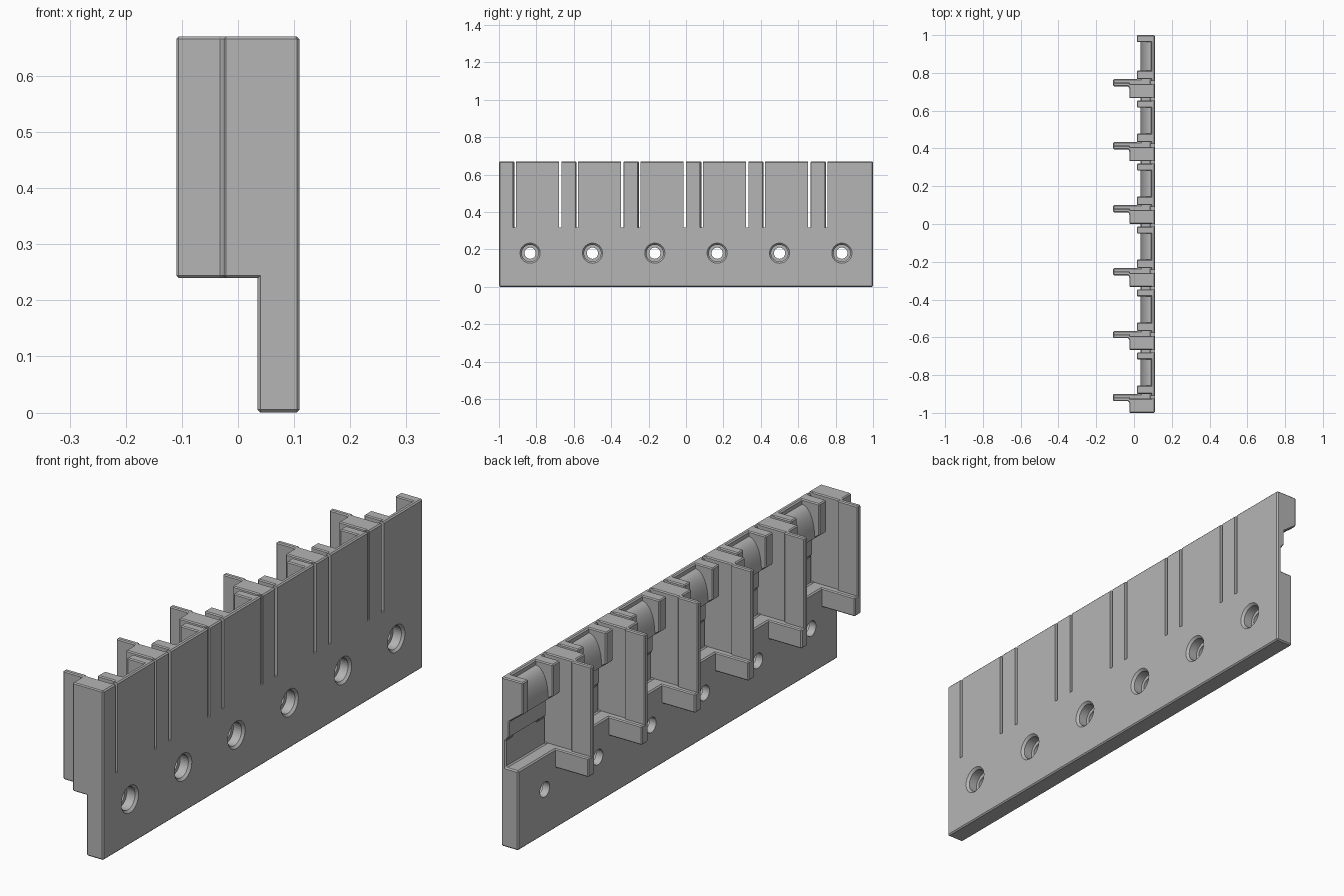
import bpy, bmesh, math
from mathutils import Matrix, Vector

if "Cube" in bpy.data.objects:
    bpy.data.objects.remove(bpy.data.objects["Cube"], do_unlink=True)

grey = bpy.data.materials.new("plain grey")
grey.use_nodes = True
grey.diffuse_color = (0.46, 0.46, 0.46, 1)
grey.node_tree.nodes["Principled BSDF"].inputs["Base Color"].default_value = (0.46, 0.46, 0.46, 1)

PITCH = 1 / 3
COUNT = 6
TOP = 0.67
SHELF = 0.315


def add_prism(bm, points, axis, lo, hi):
    """Extrude an outline: (x, z) along y, or (x, y) along z."""
    def place(p, t):
        return (p[0], t, p[1]) if axis == "y" else (p[0], p[1], t)
    a = [bm.verts.new(place(p, lo)) for p in points]
    b = [bm.verts.new(place(p, hi)) for p in points]
    bm.faces.new(a)
    bm.faces.new(b[::-1])
    for i in range(len(points)):
        j = (i + 1) % len(points)
        bm.faces.new((a[i], b[i], b[j], a[j]))


def rect(x0, x1, y0, y1):
    return [(x0, y0), (x1, y0), (x1, y1), (x0, y1)]


def finish(bm, name, bevel=0.0):
    bmesh.ops.recalc_face_normals(bm, faces=bm.faces)
    mesh = bpy.data.meshes.new(name)
    bm.to_mesh(mesh)
    bm.free()
    mesh.materials.append(grey)
    obj = bpy.data.objects.new(name, mesh)
    bpy.context.collection.objects.link(obj)
    if bevel:
        mod = obj.modifiers.new("edge_chamfer", "BEVEL")
        mod.width = bevel
        mod.segments = 1
        mod.limit_method = "ANGLE"
        mod.angle_limit = math.radians(40)
    return obj


def part(name, points, axis, lo, hi, bevel=0.004):
    bm = bmesh.new()
    add_prism(bm, points, axis, lo, hi)
    return finish(bm, name, bevel)


def cut(target, bm, name):
    cutter = finish(bm, name)
    cutter.hide_render = True
    mod = target.modifiers.new(name, "BOOLEAN")
    mod.operation = "DIFFERENCE"
    mod.solver = "EXACT"
    mod.object = cutter
    return cutter


# Back plate: thick lower strip with a thin wall above
plate = part("back_plate",
             [(0.035, 0), (0.11, 0), (0.11, TOP), (0.09, TOP), (0.09, SHELF), (0.035, SHELF)],
             "y", -1, 1, 0.005)

# Slots that free each spring arm
bm = bmesh.new()
for i in range(COUNT):
    y = -1 + i * PITCH
    add_prism(bm, rect(0.0, 0.2, y + 0.075, y + 0.09), "z", SHELF + 0.002, 0.8)
    if i < COUNT - 1:
        add_prism(bm, rect(0.0, 0.2, y + 0.32, y + 0.334), "z", SHELF + 0.002, 0.8)
cutters = [cut(plate, bm, "slot_cutter")]

# Screw holes: through bore, counterbore, countersunk rim
for name, r0, r1, x0, x1 in (("bore_cutter", 0.03, 0.03, 0.0, 0.2),
                             ("counterbore_cutter", 0.045, 0.045, 0.065, 0.2),
                             ("rim_cutter", 0.044, 0.064, 0.1, 0.12)):
    bm = bmesh.new()
    for i in range(COUNT):
        y = (i + 0.5) * PITCH - 1
        bmesh.ops.create_cone(
            bm, cap_ends=True, segments=32, radius1=r0, radius2=r1, depth=x1 - x0,
            matrix=Matrix.Translation(Vector(((x0 + x1) / 2, y, 0.18)))
            @ Matrix.Rotation(math.pi / 2, 4, "Y"))
    cutters.append(cut(plate, bm, name))

# Bake the cuts and drop the cutters
bpy.context.view_layer.update()
graph = bpy.context.evaluated_depsgraph_get()
baked = bpy.data.meshes.new_from_object(plate.evaluated_get(graph))
plate.modifiers.clear()
plate.data = baked
for c in cutters:
    bpy.data.objects.remove(c, do_unlink=True)

# Side outline of an arm's cheeks, and of the scooped pad between them
cheek = [(0.1, 0.42), (0.09, 0.42), (0.075, 0.44), (0.075, 0.5),
         (0.015, 0.545), (0.015, TOP), (0.1, TOP)]
pad = [(0.1, 0.43), (0.075, 0.44), (0.075, 0.5), (0.035, 0.53)]
for k in range(9):
    a = k / 8 * math.pi / 2
    pad.append((0.035 + 0.055 * (1 - math.cos(a)), 0.535 + 0.115 * math.sin(a)))
pad.append((0.1, 0.65))

for i in range(COUNT):
    y = -1 + i * PITCH
    n = str(i + 1)
    # Divider: block, thin fin and its thicker foot
    part("divider_block_" + n,
         [(-0.025, y), (0.107, y), (0.107, y + 0.075), (-0.035, y + 0.075),
          (-0.035, y + 0.064), (-0.025, y + 0.055)], "z", 0.24, TOP)
    part("divider_fin_" + n, rect(-0.11, -0.02, y + 0.062, y + 0.082), "z", 0.24, TOP)
    part("divider_foot_" + n, rect(-0.11, 0.06, y + 0.062, y + 0.1), "z", 0.24, SHELF)
    # Spring arm: two cheeks with a scooped pad between
    end = y + 0.32 if i < COUNT - 1 else 1
    part("arm_cheek_near_" + n, cheek, "y", y + 0.1, y + 0.145)
    part("arm_cheek_far_" + n, cheek, "y", end - 0.037, end)
    scoop = part("arm_pad_" + n, pad, "y", y + 0.14, end - 0.03, 0)
    for f in scoop.data.polygons:
        f.use_smooth = len(f.vertices) == 4
    scoop.data.set_sharp_from_angle(angle=math.radians(30))
